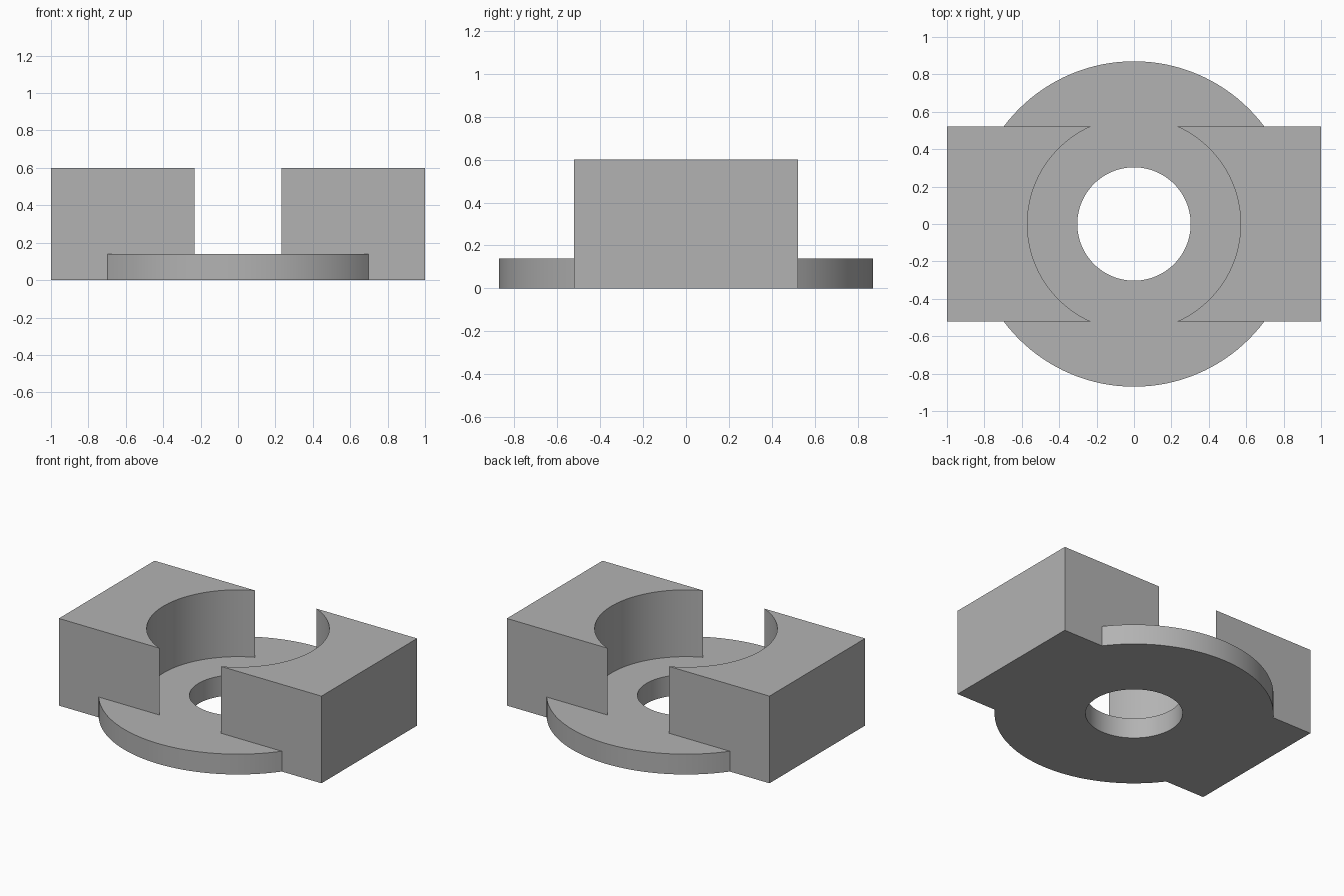
import bpy

default_cube = bpy.data.objects.get("Cube")
if default_cube:
    bpy.data.objects.remove(default_cube, do_unlink=True)

HEIGHT = 0.6
PLATE = 0.14
SIDES = 128

grey = bpy.data.materials.new("plain grey")
grey.use_nodes = True
colour = (0.45, 0.45, 0.45, 1)
grey.diffuse_color = colour
grey.node_tree.nodes["Principled BSDF"].inputs["Base Color"].default_value = colour


def cylinder(name, radius, bottom, top):
    bpy.ops.mesh.primitive_cylinder_add(
        vertices=SIDES, radius=radius, depth=top - bottom,
        location=(0, 0, (bottom + top) / 2))
    obj = bpy.context.object
    obj.name = name
    obj.data.materials.append(grey)
    return obj


def combine(target, tool, operation):
    """Apply an exact boolean and discard the tool."""
    mod = target.modifiers.new(operation.title(), "BOOLEAN")
    mod.operation = operation
    mod.solver = "EXACT"
    mod.object = tool
    bpy.context.view_layer.objects.active = target
    bpy.ops.object.modifier_apply(modifier=mod.name)
    bpy.data.objects.remove(tool, do_unlink=True)


# Rectangular block that becomes the two side jaws
bpy.ops.mesh.primitive_cube_add(size=1, location=(0, 0, HEIGHT / 2))
body = bpy.context.object
body.name = "flanged_bracket"
body.scale = (2, 1.04, HEIGHT)
bpy.ops.object.transform_apply(location=True, rotation=False, scale=True)
body.data.materials.append(grey)

# Round recess, round base flange and central through hole
combine(body, cylinder("recess_cutter", 0.57, PLATE, HEIGHT + 0.2), "DIFFERENCE")
combine(body, cylinder("base_flange", 0.87, 0, PLATE), "UNION")
combine(body, cylinder("hole_cutter", 0.303, -0.2, PLATE + 0.2), "DIFFERENCE")

# Smooth round walls with crisp edges
bpy.ops.object.select_all(action="DESELECT")
body.select_set(True)
bpy.context.view_layer.objects.active = body
bpy.ops.object.shade_smooth_by_angle(angle=0.5)
